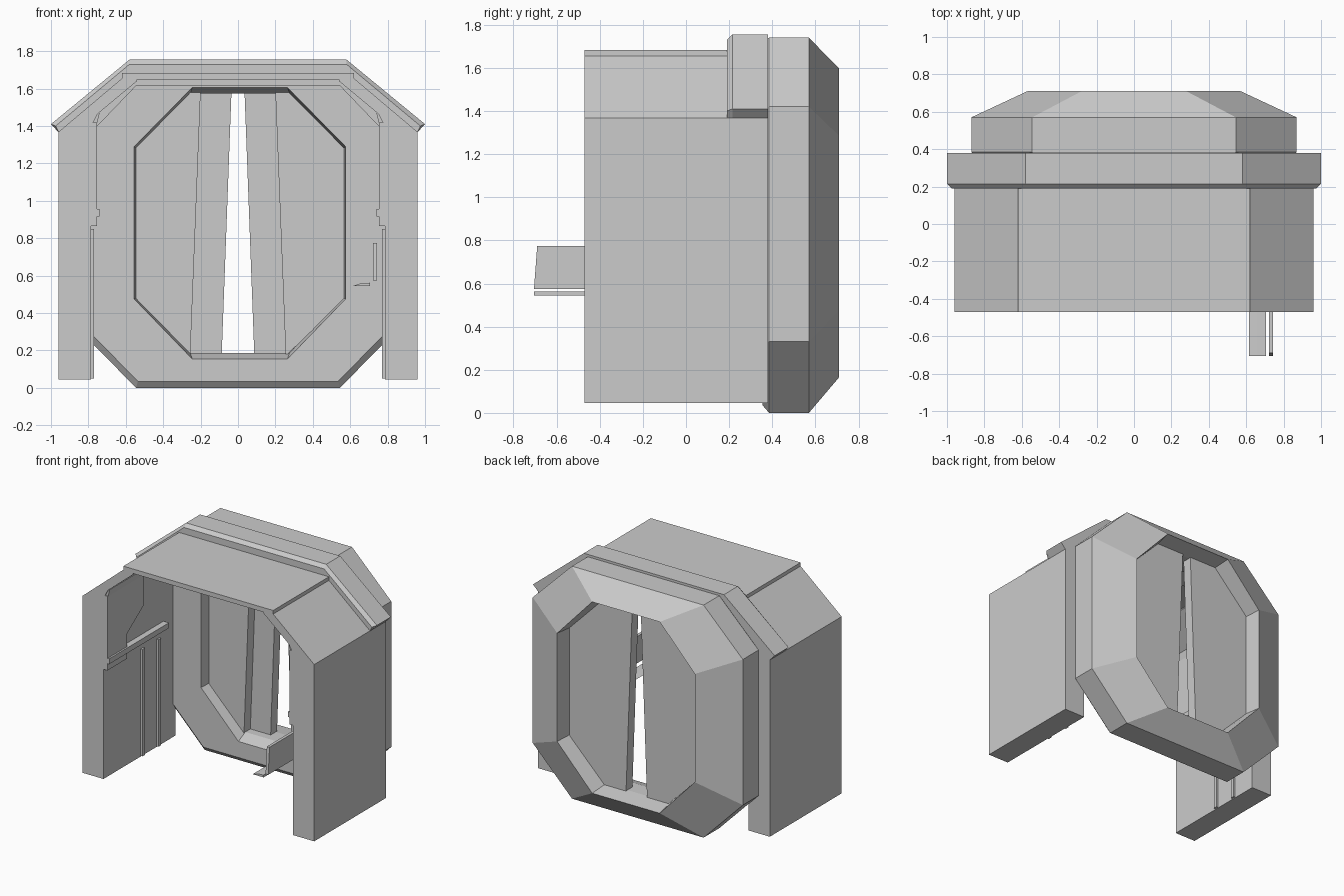
import bpy, bmesh

if "Cube" in bpy.data.objects:
    bpy.data.objects.remove(bpy.data.objects["Cube"])


def finish(name, bm):
    bmesh.ops.recalc_face_normals(bm, faces=bm.faces)
    me = bpy.data.meshes.new(name)
    bm.to_mesh(me)
    bm.free()
    ob = bpy.data.objects.new(name, me)
    bpy.context.collection.objects.link(ob)
    return ob


def loft(name, loops, closed=False):
    """Bridge equal-length 3D loops; cap the ends or close into a ring."""
    bm = bmesh.new()
    rings = [[bm.verts.new(p) for p in l] for l in loops]
    n = len(rings[0])
    pairs = list(zip(rings, rings[1:]))
    if closed:
        pairs.append((rings[-1], rings[0]))
    else:
        bm.faces.new(rings[0])
        bm.faces.new(rings[-1])
    for a, b in pairs:
        for i in range(n):
            j = (i + 1) % n
            bm.faces.new((a[i], a[j], b[j], b[i]))
    return finish(name, bm)


def prism_y(name, pts, y0, y1, s=1):
    return loft(name, [[(s * x, y, z) for x, z in pts] for y in (y0, y1)])


def prism_x(name, pts, x0, x1, s=1):
    return loft(name, [[(s * x, y, z) for y, z in pts] for x in (x0, x1)])


def box(name, x0, x1, y0, y1, z0, z1, s=1):
    return prism_y(name, [(x0, z0), (x1, z0), (x1, z1), (x0, z1)], y0, y1, s)


def octagon(y, w, cx, z0, c0, c1, z1, dx=0.0):
    half = [(cx, z0), (w, c0), (w, c1), (cx, z1)]
    pts = half + [(-x, z) for x, z in reversed(half)]
    return [(x + dx, y, z) for x, z in pts]


# Octagonal door frame: front face, chamfer, rim, back taper, door recess
DX = 0.01
loft("door_frame", [
    octagon(0.355, 0.565, 0.255, 0.155, 0.475, 1.29, 1.605, DX),
    octagon(0.355, 0.84, 0.535, 0.035, 0.345, 1.405, 1.72),
    octagon(0.385, 0.87, 0.545, 0.0, 0.33, 1.42, 1.74),
    octagon(0.57, 0.87, 0.545, 0.0, 0.33, 1.42, 1.74),
    octagon(0.71, 0.57, 0.28, 0.165, 0.475, 1.285, 1.597),
    octagon(0.57, 0.555, 0.265, 0.187, 0.48, 1.28, 1.575),
    octagon(0.45, 0.555, 0.265, 0.187, 0.48, 1.28, 1.575, DX),
], closed=True)

# Door leaves, each a narrow front layer over a wider back layer
for s, side in ((-1, "left"), (1, "right")):
    for layer, xt, xb, y0, y1 in (("front", 0.2, 0.255, 0.435, 0.51),
                                  ("back", 0.035, 0.087, 0.51, 0.585)):
        prism_y(f"{side}_door_{layer}",
                [(xt, 1.58), (0.27, 1.58), (0.57, 1.285), (0.57, 0.475),
                 (0.265, 0.18), (xb, 0.18)], y0, y1, s)

# Raised arch band with chamfered front edge
def band(y, d):
    half = [(0.78, 1.37), (0.96, 1.367), (1.0 - d, 1.41 - d * 0.4), (0.58, 1.755 - d)]
    inner = [(-0.545, 1.615), (0.545, 1.615)]
    pts = half + [(-x, z) for x, z in reversed(half)] + inner
    return [(x, y, z) for x, z in pts]

loft("arch_band", [band(0.19, 0.025), band(0.215, 0.0), band(0.38, 0.0)])

# Side walls folding over into the sloped roof, with interior fittings
for s, side in ((-1, "left"), (1, "right")):
    prism_y(f"{side}_wall",
            [(0.785, 0.045), (0.96, 0.045), (0.96, 1.368), (0.62, 1.655),
             (0.54, 1.655), (0.54, 1.64), (0.75, 1.465), (0.785, 1.4)],
            -0.47, 0.38, s)
    prism_x(f"{side}_wall_panel",
            [(-0.469, 0.865), (-0.24, 0.865), (-0.24, 1.05), (-0.04, 1.19),
             (-0.04, 1.42), (-0.469, 1.42)], 0.753, 0.79, s)
    box(f"{side}_ledge", 0.74, 0.79, -0.465, 0.24, 0.915, 0.955, s)
    prism_y(f"{side}_upper_trim",
            [(0.79, 1.37), (0.76, 1.39), (0.74, 1.47), (0.79, 1.47)], -0.46, -0.04, s)
    for y in (-0.03, 0.16):
        box(f"{side}_panel_post", 0.77, 0.79, y, y + 0.03, 0.05, 0.85, s)

# Flat roof slab
box("roof_plate", -0.62, 0.62, -0.47, 0.22, 1.648, 1.682)

# Small upright plate and shelf projecting from the front right
prism_x("upright_plate", [(-0.705, 0.575), (-0.2, 0.575), (-0.2, 0.775), (-0.69, 0.775)],
        0.722, 0.744)
prism_y("shelf_plate", [(0.615, 0.545), (0.705, 0.545), (0.705, 0.562), (0.66, 0.56)],
        -0.705, -0.2)
